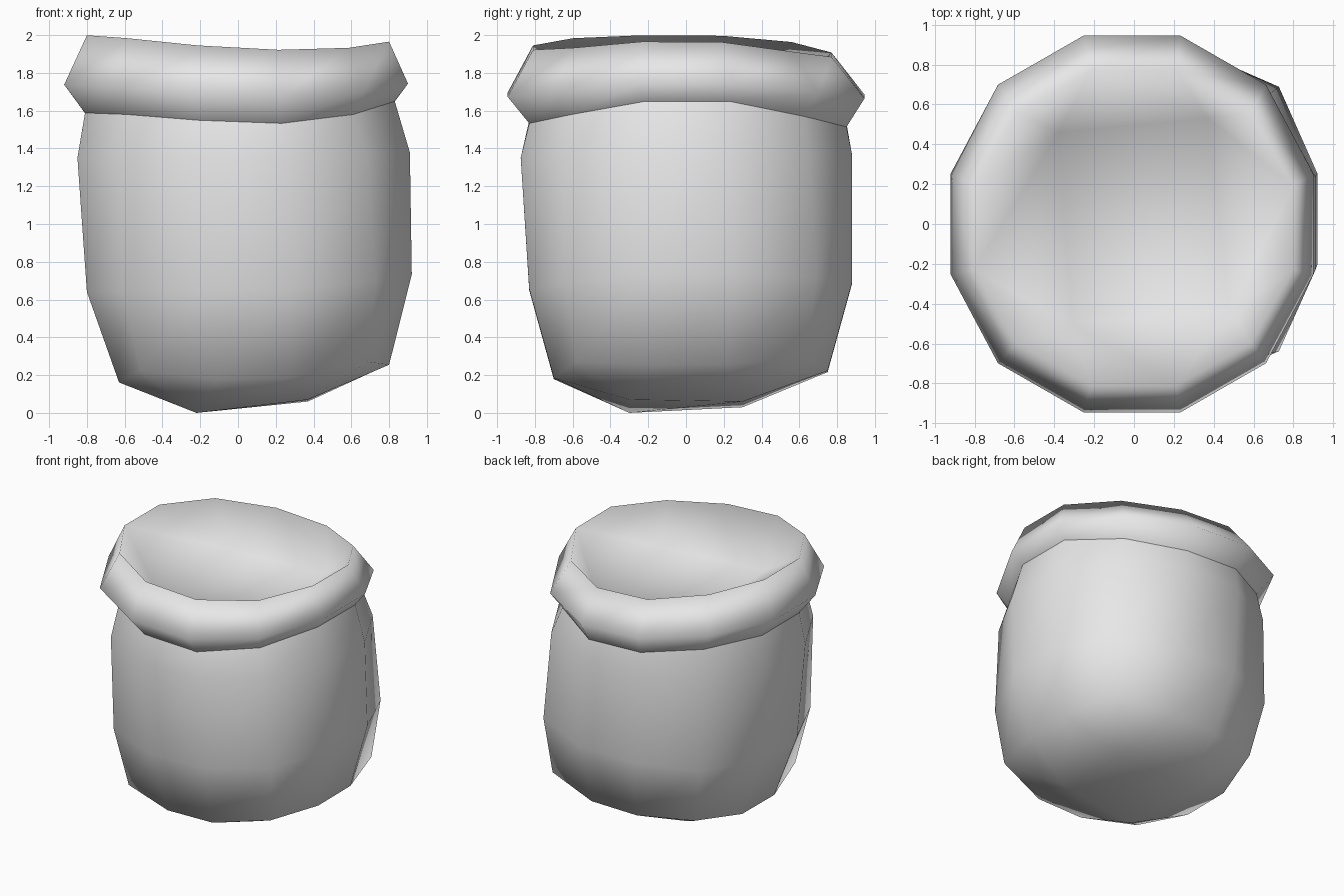
import bpy, bmesh
from math import sin, cos, pi

cube = bpy.data.objects.get("Cube")
if cube:
    bpy.data.objects.remove(cube)

SIDES = 12
NECK = 3

# Each ring: (left x, right x, front y, back y), (z at left, right, front, back),
# corner bulge, corner lift, height skew
RINGS = [
    ((-.63, .80, -.70, .75), (.16, .26, .18, .22), .15, .05, 0),           # lower bulge
    ((-.80, .92, -.83, .88), (.64, .74, .65, .69), .06, 0, 0),             # belly
    ((-.85, .91, -.875, .88), (1.35, 1.38, 1.35, 1.36), .015, 0, 0),       # shoulder
    ((-.81, .83, -.83, .85), (1.58, 1.67, 1.535, 1.515), 0, 0, .045),      # neck under the rim
    ((-.92, .90, -.945, .945), (1.73, 1.76, 1.68, 1.67), .01, 0, .045),    # rim outer edge
    ((-.80, .80, -.81, .77), (1.992, 1.98, 1.93, 1.89), 0, 0, .045),       # rim top
]

# Four middle points of each cap, from back left round to front left
BASE = [(.37, .30, .06), (-.22, .30, .03), (-.22, -.30, 0), (.37, -.30, .07)]
FLOOR = [(.37, .53, 1.64), (-.38, .46, 1.66), (-.31, -.50, 1.67), (.48, -.43, 1.66)]


def add_ring(bm, extents, heights, bulge, lift, skew):
    """A wobbly ring fitted to its four extents and four heights."""
    left, right, front, back = extents
    zl, zr, zf, zb = heights
    cx, rx = (left + right) / 2, (right - left) / 2 / cos(pi / SIDES)
    cy, ry = (front + back) / 2, (back - front) / 2 / cos(pi / SIDES)
    ring = []
    for i in range(SIDES):
        a = (i + .5) * 2 * pi / SIDES
        c, s = cos(a), sin(a)
        corner = i % 3 == 1
        r = 1 + bulge * corner
        z = (zr if c > 0 else zl) * c * c + (zb if s > 0 else zf) * s * s
        z += lift * corner - skew * c * abs(s)
        ring.append(bm.verts.new((cx + rx * r * c, cy + ry * r * s, z)))
    return ring


def add_cap(bm, ring, points):
    """Close a ring with a three by three grid, folded along its corners."""
    mid = [bm.verts.new(p) for p in points]
    bm.faces.new(mid)
    for k in range(4):
        a, b, c = ring[3 * k:3 * k + 3]
        d, m, n = ring[(3 * k + 3) % SIDES], mid[k], mid[(k + 1) % 4]
        for tri in ((a, b, m), (b, c, m), (c, d, m), (d, n, m)):
            bm.faces.new(tri)


# Sack body, rolled rim and hollow as one continuous skin
bm = bmesh.new()
rings = [add_ring(bm, *r) for r in RINGS]
for low, high in zip(rings, rings[1:]):
    for i in range(SIDES):
        j = (i + 1) % SIDES
        bm.faces.new((low[i], low[j], high[j], high[i]))
add_cap(bm, rings[0], BASE)
add_cap(bm, rings[-1], FLOOR)
bmesh.ops.recalc_face_normals(bm, faces=bm.faces)
for f in bm.faces:
    f.smooth = True

# Crisp crease where the rim meets the body
neck = rings[NECK]
for i in range(SIDES):
    bm.edges.get((neck[i], neck[(i + 1) % SIDES])).smooth = False

mesh = bpy.data.meshes.new("open_sack")
bm.to_mesh(mesh)
bm.free()
sack = bpy.data.objects.new("open_sack", mesh)
bpy.context.collection.objects.link(sack)

# Plain light grey
grey = bpy.data.materials.new("light_grey")
grey.use_nodes = True
colour = (.8, .8, .8, 1)
grey.diffuse_color = colour
grey.node_tree.nodes["Principled BSDF"].inputs["Base Color"].default_value = colour
mesh.materials.append(grey)
